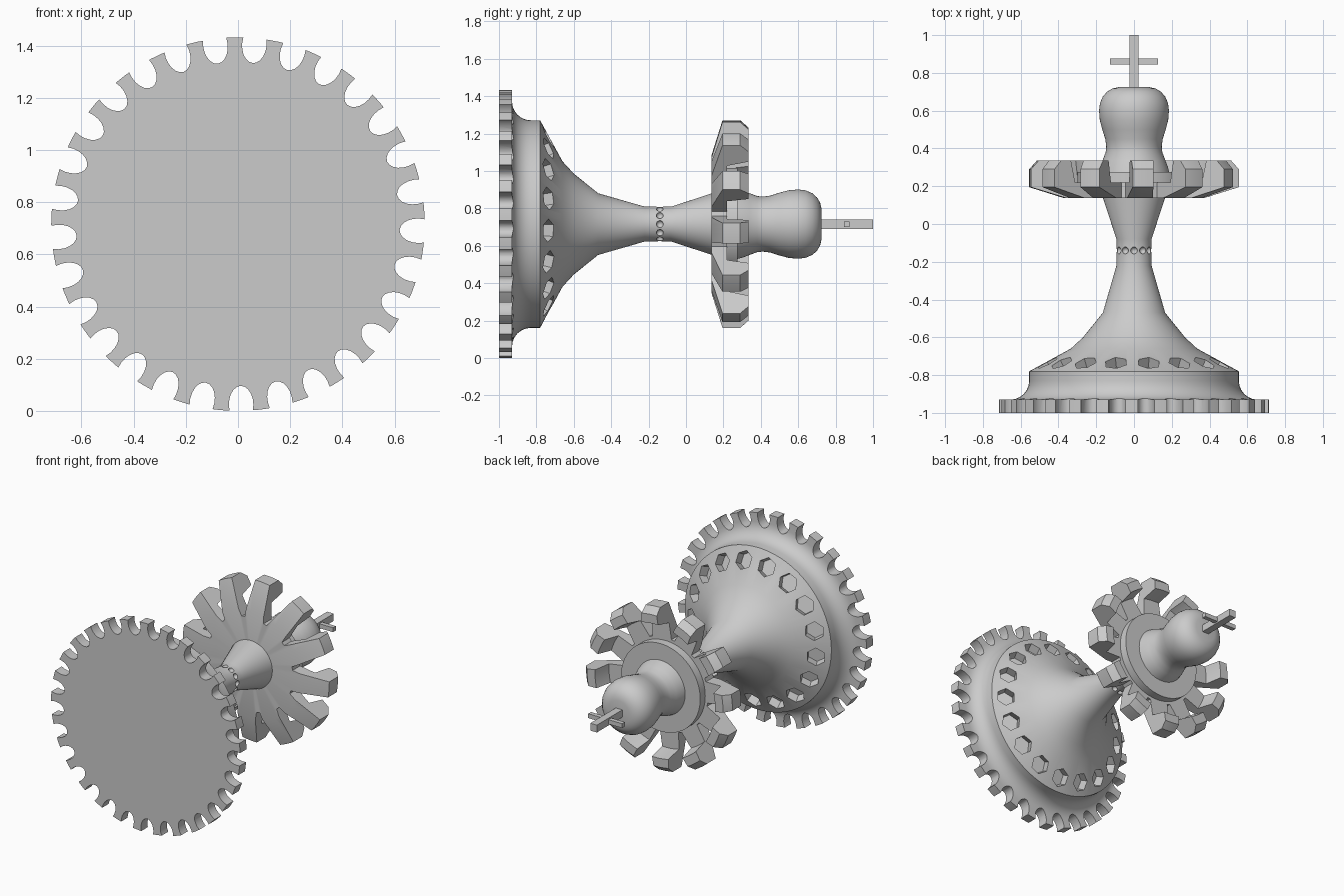
import bpy, bmesh
from math import pi, sin, cos, radians, atan2
from mathutils import Matrix, Vector

if "Cube" in bpy.data.objects:
    bpy.data.objects.remove(bpy.data.objects["Cube"])

AXIS_Z = 0.716          # height of the turning axis, which runs along y

grey = bpy.data.materials.new("plain grey")
grey.use_nodes = True
grey.diffuse_color = (0.6, 0.6, 0.6, 1)
grey.node_tree.nodes["Principled BSDF"].inputs["Base Color"].default_value = grey.diffuse_color


def finish(name, bm):
    bmesh.ops.recalc_face_normals(bm, faces=bm.faces)
    mesh = bpy.data.meshes.new(name)
    bm.to_mesh(mesh)
    bm.free()
    ob = bpy.data.objects.new(name, mesh)
    bpy.context.collection.objects.link(ob)
    mesh.materials.append(grey)
    ob.location.z = AXIS_Z
    return ob


def lathe(name, profile, segments):
    """Turn (radius, y) points around the y axis; both ends close at radius 0."""
    bm = bmesh.new()
    rings = []
    for r, y in profile:
        n = segments if r > 0 else 1
        rings.append([bm.verts.new((r * cos(2 * pi * i / n), y, r * sin(2 * pi * i / n)))
                      for i in range(n)])
    for a, b in zip(rings, rings[1:]):
        for i in range(segments):
            j = (i + 1) % segments
            quad = [a[i % len(a)], a[j % len(a)], b[j % len(b)], b[i % len(b)]]
            bm.faces.new(list(dict.fromkeys(quad)))
    return finish(name, bm)


def prism(bm, outline, y0, y1, angle):
    """Extrude a (radial, tangential) outline along y, turned to the given angle."""
    c, s = cos(angle), sin(angle)
    ends = [[bm.verts.new((u * c - v * s, y, u * s + v * c)) for u, v in outline]
            for y in (y0, y1)]
    n = len(outline)
    for ring in ends:
        bm.faces.new(ring)
    for i in range(n):
        j = (i + 1) % n
        bm.faces.new([ends[0][i], ends[0][j], ends[1][j], ends[1][i]])


def cut(ob, bm):
    cutter = finish("cutter", bm)
    cutter.hide_render = True
    mod = ob.modifiers.new("cut", "BOOLEAN")
    mod.operation, mod.solver, mod.object = "DIFFERENCE", "EXACT", cutter
    bpy.context.view_layer.objects.active = ob
    bpy.ops.object.modifier_apply(modifier=mod.name)
    bpy.data.objects.remove(cutter)


def smooth(ob, angle=30):
    bpy.ops.object.select_all(action="DESELECT")
    ob.select_set(True)
    bpy.context.view_layer.objects.active = ob
    bpy.ops.object.shade_smooth_by_angle(angle=radians(angle))


def angles(count, start):
    return [radians(start) + 2 * pi * i / count for i in range(count)]


# Foot, cone and waist: one turned body with a cove above the foot
cove = [(0.655 - 0.1 * sin(t * pi / 12), -0.83 - 0.1 * cos(t * pi / 12)) for t in range(7)]
body = lathe("base_and_stem", [(0, -1), (0.716, -1), (0.716, -0.93)] + cove +
             [(0.555, -0.78), (0.335, -0.66), (0.27, -0.6), (0.165, -0.47), (0.093, -0.22),
              (0.093, -0.08), (0.165, 0.14), (0.165, 0.18), (0, 0.18)], 116)

# Rounded notches around the foot
bm = bmesh.new()
notch = [(0.692 + 0.072 * cos(k * pi / 10), 0.047 * sin(k * pi / 10)) for k in range(20)]
for a in angles(29, 97.2):
    prism(bm, notch, -1.1, -0.7, a)
cut(body, bm)

# Six-sided pockets sunk square to the cone
bm = bmesh.new()
tilt = atan2(0.22, 0.12)
for a in angles(17, -4.2):
    out = Vector((cos(a) * cos(tilt), sin(tilt), sin(a) * cos(tilt)))
    centre = Vector((0.473 * cos(a), -0.735, 0.473 * sin(a)))
    turn = out.to_track_quat("Z", "Y").to_matrix().to_4x4()
    bmesh.ops.create_cone(bm, cap_ends=True, segments=6, radius1=0.062, radius2=0.062,
                          depth=0.12, matrix=Matrix.Translation(centre) @ turn)
cut(body, bm)

# Ring of dimples around the waist
bm = bmesh.new()
for a in angles(12, 0):
    bmesh.ops.create_uvsphere(bm, u_segments=12, v_segments=8, radius=0.019,
                              matrix=Matrix.Translation((0.093 * cos(a), -0.14, 0.093 * sin(a))))
cut(body, bm)
smooth(body)

# Crown wheel: a dished disc with an upturned rim, split into arms
wheel = lathe("crown_wheel", [(0, 0.137), (0.37, 0.137), (0.555, 0.195), (0.555, 0.29),
                              (0.515, 0.335), (0.455, 0.335), (0.43, 0.22), (0.3, 0.22),
                              (0.3, 0.275), (0, 0.275)], 96)
bm = bmesh.new()
for a in angles(12, 10):
    prism(bm, [(0.32, -0.012), (0.6, -0.108), (0.6, 0.108), (0.32, 0.012)], 0, 0.5, a)
cut(wheel, bm)
smooth(wheel)

# Rounded head
head = lathe("head", [(0, 0.24), (0.195, 0.24), (0.18, 0.3), (0.165, 0.34), (0.15, 0.38),
                      (0.147, 0.41), (0.152, 0.45), (0.168, 0.5), (0.181, 0.55), (0.185, 0.6),
                      (0.18, 0.64), (0.165, 0.675), (0.143, 0.7), (0.115, 0.717),
                      (0.08, 0.725), (0, 0.725)], 64)
smooth(head)

# Cross finial
for name, size, y in (("cross_upright", (0.05, 0.3, 0.05), 0.85),
                      ("cross_arm", (0.256, 0.03, 0.03), 0.86)):
    bm = bmesh.new()
    bmesh.ops.create_cube(bm, size=1, matrix=Matrix.Translation((0, y, 0)) @ Matrix.Diagonal((*size, 1)))
    finish(name, bm)
